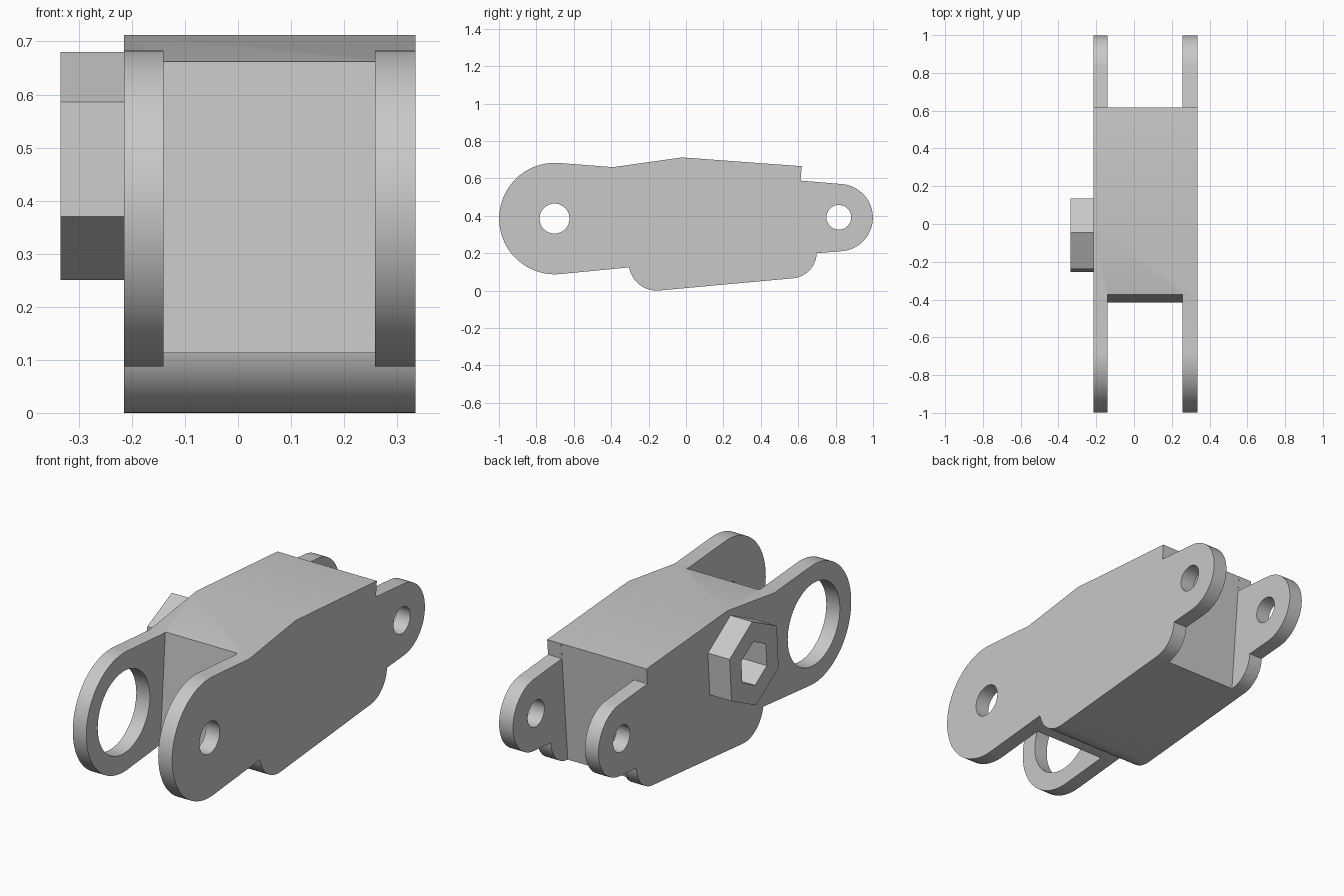
import bpy, bmesh
from math import cos, sin, radians

old = bpy.data.objects.get("Cube")
if old:
    bpy.data.objects.remove(old, do_unlink=True)

grey = bpy.data.materials.new("plain grey")
grey.use_nodes = True
grey.diffuse_color = (0.58, 0.58, 0.58, 1)
grey.node_tree.nodes["Principled BSDF"].inputs["Base Color"].default_value = grey.diffuse_color


def arc(y, z, r, start, end, steps=24):
    """Points on an arc in the side plane, counterclockwise, in degrees."""
    angles = [radians(start + (end - start) * i / steps) for i in range(steps + 1)]
    return [(y + r * cos(a), z + r * sin(a)) for a in angles]


def circle(y, z, r, sides=48, turn=0):
    return arc(y, z, r, turn, turn + 360, sides)[:-1]


def extrude(name, outline, x0, x1):
    """Solid prism: a side outline swept from x0 to x1."""
    bm = bmesh.new()
    face = bm.faces.new([bm.verts.new((x0, y, z)) for y, z in outline])
    swept = bmesh.ops.extrude_face_region(bm, geom=[face])["geom"]
    bmesh.ops.translate(bm, vec=(x1 - x0, 0, 0),
                        verts=[v for v in swept if isinstance(v, bmesh.types.BMVert)])
    bmesh.ops.recalc_face_normals(bm, faces=bm.faces)
    mesh = bpy.data.meshes.new(name)
    bm.to_mesh(mesh)
    bm.free()
    mesh.materials.append(grey)
    ob = bpy.data.objects.new(name, mesh)
    bpy.context.collection.objects.link(ob)
    return ob


def activate(ob):
    bpy.ops.object.select_all(action='DESELECT')
    ob.select_set(True)
    bpy.context.view_layer.objects.active = ob


def cut(ob, outline, x0, x1):
    """Remove a prism from a part."""
    cutter = extrude("cutter", outline, x0, x1)
    cutter.hide_render = True
    mod = ob.modifiers.new("cut", 'BOOLEAN')
    mod.operation = 'DIFFERENCE'
    mod.solver = 'EXACT'
    mod.object = cutter
    activate(ob)
    bpy.ops.object.modifier_apply(modifier=mod.name)
    bpy.data.objects.remove(cutter, do_unlink=True)


RIGHT, LEFT = -0.215, 0.335      # outer faces of the body
SLOT = (-0.14, 0.258)            # gap between the side plates

# Link body: full side outline
outline = (arc(-0.7, 0.385, 0.298, 86, 275, 48)
           + arc(-0.155, 0.15, 0.15, 190, 275)
           + arc(0.56, 0.205, 0.14, 275, 358)
           + arc(0.82, 0.39, 0.18, 275, 446, 40)
           + [(0.613, 0.588), (0.62, 0.665), (-0.02, 0.712), (-0.39, 0.66)])
outline = [(y - 0.001, z) for y, z in outline]
body = extrude("link_body", outline, RIGHT, LEFT)

# Front and rear slots leave pairs of lugs
cut(body, [(-1.2, -0.2), (-0.437, -0.2), (-0.35, 1), (-1.2, 1)], *SLOT)
cut(body, [(0.543, -0.2), (1.2, -0.2), (1.2, 1), (0.647, 1)], *SLOT)

# Pin holes, with a wide opening in the right front lug
cut(body, circle(0.817, 0.392, 0.066), -0.5, 0.5)
cut(body, circle(-0.703, 0.385, 0.08), 0.1, 0.5)
cut(body, circle(-0.703, 0.385, 0.206, 64), -0.5, 0.1)

# Hexagonal boss with a hexagonal socket running into the body
nut = extrude("hex_boss", circle(-0.06, 0.465, 0.2155, 6, 26), -0.335, RIGHT + 0.003)
socket = circle(-0.06, 0.465, 0.112, 6, 26)
cut(nut, socket, -0.5, 0)
cut(body, socket, -0.5, -0.13)

for part in (body, nut):
    activate(part)
    bpy.ops.object.shade_smooth_by_angle(angle=radians(25))
